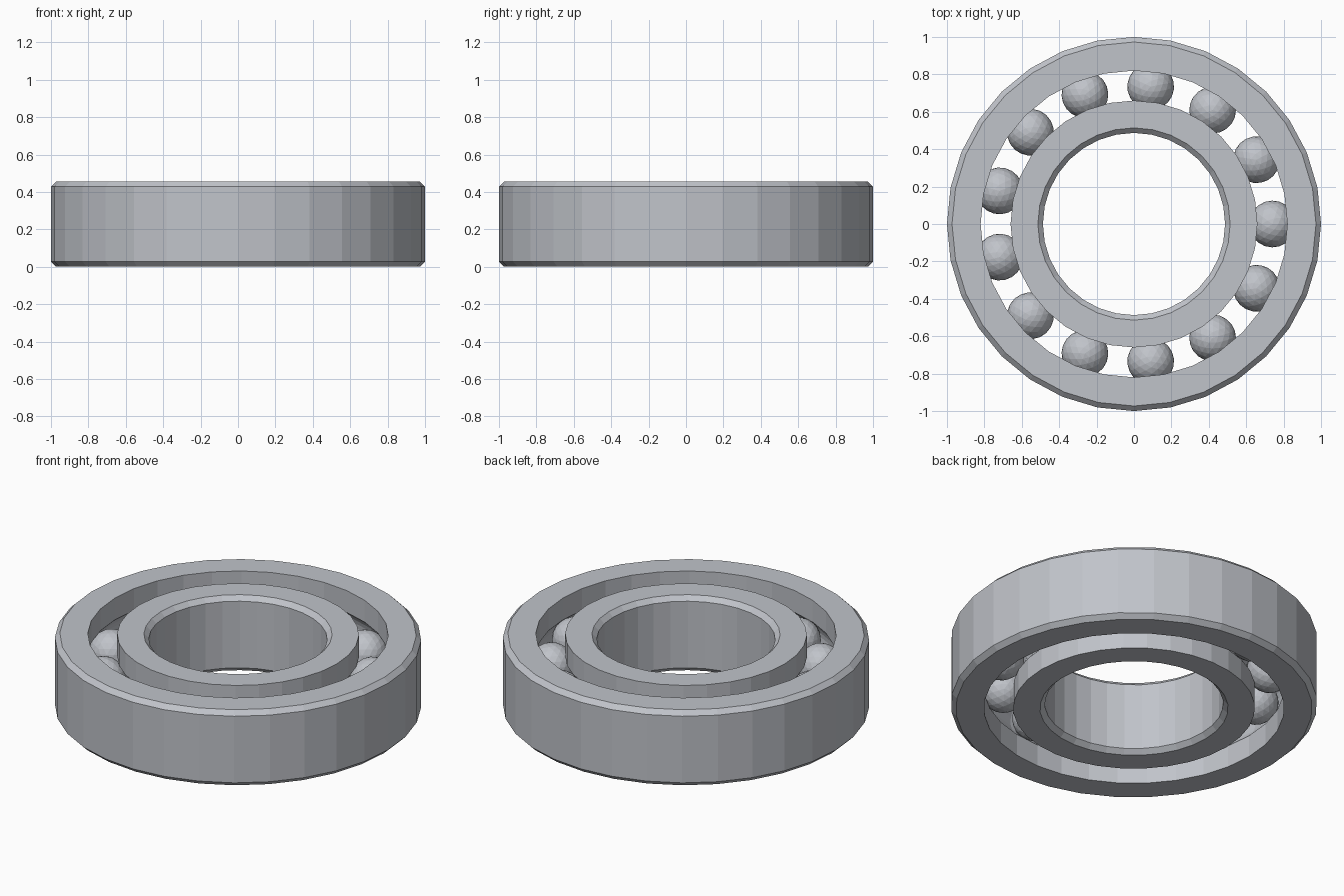
import bpy, bmesh
from math import sin, cos, pi, asin
from mathutils import Matrix

cube = bpy.data.objects.get("Cube")
if cube:
    bpy.data.objects.remove(cube, do_unlink=True)

HEIGHT = 0.455
MID = HEIGHT / 2
PITCH = 0.74        # radius of the circle of ball centres
BALL = 0.125
GAP = 0.08          # half the space between the rings
CHAMFER = 0.027
SIDES = 32
BALLS = 13


def make_material(name, colour):
    mat = bpy.data.materials.new(name)
    mat.use_nodes = True
    mat.diffuse_color = colour
    mat.node_tree.nodes["Principled BSDF"].inputs["Base Color"].default_value = colour
    return mat


steel = make_material("steel_grey", (0.53, 0.55, 0.59, 1))


def finish(bm, name):
    bmesh.ops.recalc_face_normals(bm, faces=bm.faces)
    mesh = bpy.data.meshes.new(name)
    bm.to_mesh(mesh)
    bm.free()
    mesh.materials.append(steel)
    obj = bpy.data.objects.new(name, mesh)
    bpy.context.collection.objects.link(obj)
    return obj


def make_race(name, edge, side):
    """Ring with a chamfered plain wall at edge and a ball groove facing the pitch circle.
    side is 1 for the outer ring and -1 for the inner ring."""
    lip = PITCH + side * GAP
    profile = [(edge - side * CHAMFER, 0), (edge, CHAMFER),
               (edge, HEIGHT - CHAMFER), (edge - side * CHAMFER, HEIGHT), (lip, HEIGHT)]
    # Groove arc, top to bottom
    limit = pi / 2 - asin(GAP / BALL)
    steps = 8
    for i in range(steps + 1):
        a = limit * (1 - 2 * i / steps)
        profile.append((PITCH + side * BALL * cos(a), MID + BALL * sin(a)))
    profile.append((lip, 0))

    # Sweep the closed profile around the axis
    bm = bmesh.new()
    loops = []
    for s in range(SIDES):
        t = 2 * pi * s / SIDES
        loops.append([bm.verts.new((r * cos(t), r * sin(t), z)) for r, z in profile])
    n = len(profile)
    for s in range(SIDES):
        here, after = loops[s], loops[(s + 1) % SIDES]
        for i in range(n):
            j = (i + 1) % n
            bm.faces.new((here[i], after[i], after[j], here[j]))
    return finish(bm, name)


# Rings
make_race("outer_ring", 1.0, 1)
make_race("inner_ring", 0.487, -1)

# Rolling balls
for k in range(BALLS):
    bm = bmesh.new()
    place = (Matrix.Translation((0, 0, MID)) @ Matrix.Rotation(2 * pi * k / BALLS, 4, "Z")
             @ Matrix.Translation((PITCH, 0, 0)))
    bmesh.ops.create_icosphere(bm, subdivisions=3, radius=BALL, matrix=place)
    finish(bm, f"ball_{k + 1}")
